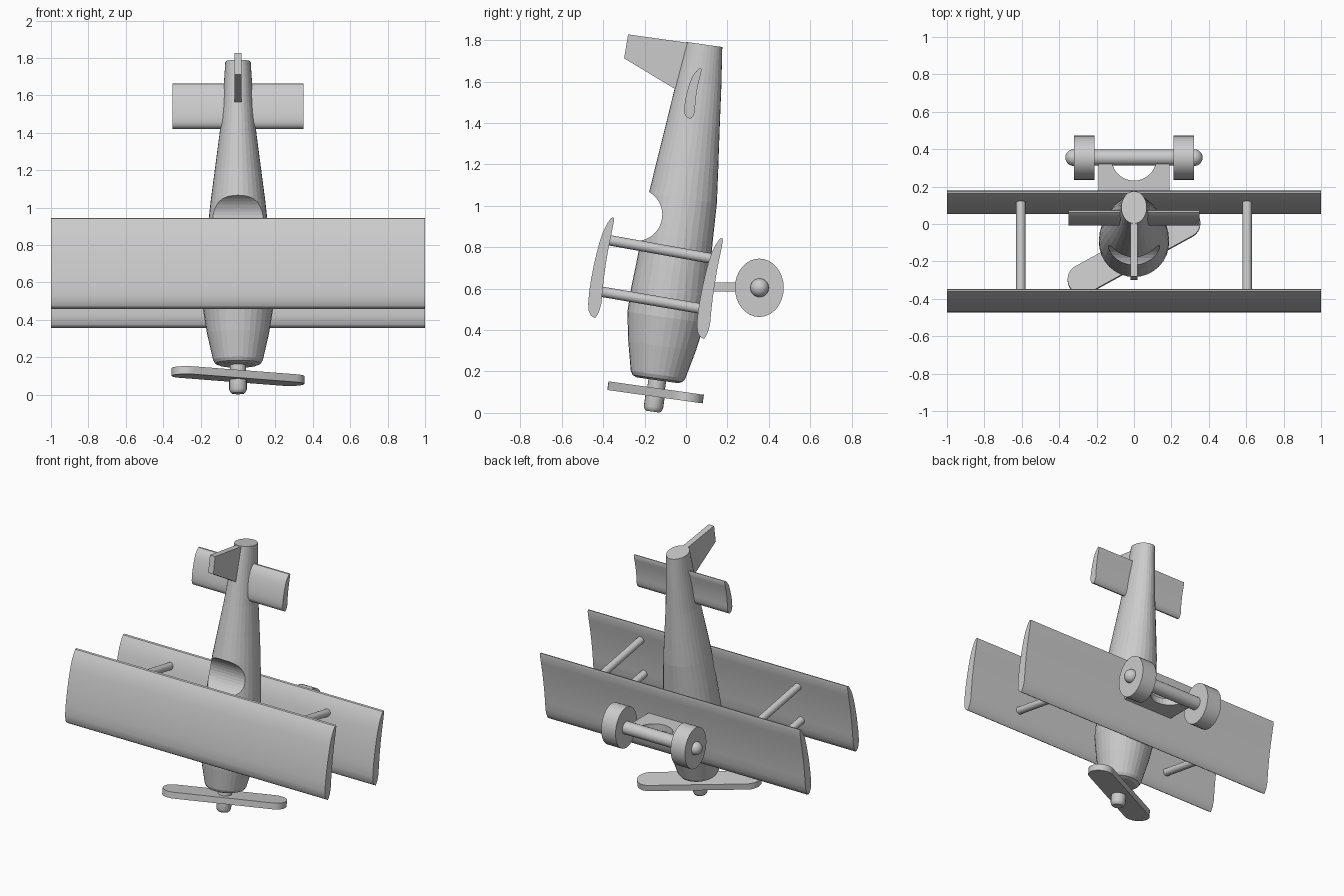
import bpy, bmesh
from math import sin, cos, pi, radians
from mathutils import Matrix, Vector

if "Cube" in bpy.data.objects:
    bpy.data.objects.remove(bpy.data.objects["Cube"])

# Aircraft stands nose down: local z runs nose to tail, leaned 8 degrees
TILT = Matrix.Translation((0, -0.16, 0.006)) @ Matrix.Rotation(radians(-8), 4, 'X')
WORLD = Matrix.Identity(4)


def finish(name, bm, matrix, smooth=None):
    bmesh.ops.recalc_face_normals(bm, faces=bm.faces)
    me = bpy.data.meshes.new(name)
    bm.to_mesh(me)
    bm.free()
    ob = bpy.data.objects.new(name, me)
    bpy.context.collection.objects.link(ob)
    ob.matrix_world = matrix
    if smooth:
        bpy.ops.object.select_all(action='DESELECT')
        ob.select_set(True)
        bpy.context.view_layer.objects.active = ob
        bpy.ops.object.shade_smooth_by_angle(angle=radians(smooth))
    return ob


def prism(name, pts, vec, matrix=TILT, smooth=None):
    """Closed outline swept along a vector."""
    bm = bmesh.new()
    face = bm.faces.new([bm.verts.new(p) for p in pts])
    geom = bmesh.ops.extrude_face_region(bm, geom=[face])['geom']
    bmesh.ops.translate(bm, vec=vec,
                        verts=[g for g in geom if isinstance(g, bmesh.types.BMVert)])
    return finish(name, bm, matrix, smooth)


def loft(name, rings, segs, matrix=TILT, smooth=None):
    """Elliptical rings (z, rx, ry) along local z, capped at both ends."""
    bm = bmesh.new()
    loops = [[bm.verts.new((rx * cos(2 * pi * i / segs), ry * sin(2 * pi * i / segs), z))
              for i in range(segs)] for z, rx, ry in rings]
    for a, b in zip(loops, loops[1:]):
        for i in range(segs):
            j = (i + 1) % segs
            bm.faces.new((a[i], a[j], b[j], b[i]))
    bm.faces.new(loops[0])
    bm.faces.new(loops[-1])
    return finish(name, bm, matrix, smooth)


def rod(name, p, q, r, segs=16):
    p, q = Vector(p), Vector(q)
    m = Matrix.Translation(p) @ (q - p).to_track_quat('Z', 'Y').to_matrix().to_4x4()
    return loft(name, [(0, r, r), ((q - p).length, r, r)], segs, m, 40)


# Fuselage with a scooped cockpit
body = loft("fuselage", [
    (0.153, 0.10, 0.10), (0.162, 0.122, 0.122), (0.18, 0.133, 0.133),
    (0.32, 0.165, 0.165), (0.46, 0.188, 0.189), (0.58, 0.187, 0.187),
    (0.70, 0.18, 0.179), (0.85, 0.167, 0.172), (1.04, 0.146, 0.166),
    (1.20, 0.125, 0.150), (1.40, 0.099, 0.129), (1.60, 0.080, 0.109),
    (1.79, 0.068, 0.087)], 32)
cutter = prism("cockpit_cutter",
               [(-0.4, -0.213 + 0.127 * cos(2 * pi * i / 40), 0.93 + 0.127 * sin(2 * pi * i / 40))
                for i in range(40)], (0.8, 0, 0))
cutter.hide_render = True
bpy.context.view_layer.objects.active = body
mod = body.modifiers.new("cockpit", 'BOOLEAN')
mod.operation, mod.solver, mod.object = 'DIFFERENCE', 'EXACT', cutter
bpy.ops.object.modifier_apply(modifier=mod.name)
bpy.data.objects.remove(cutter)

# Wings and tailplane share one section: (chord fraction, offset)
SECTION = [(0, -0.022), (0.02, -0.043), (0.06, -0.056), (0.13, -0.064), (0.25, -0.067),
           (0.38, -0.066), (0.5, -0.063), (0.62, -0.058), (0.74, -0.051), (0.84, -0.042),
           (0.93, -0.027), (0.99, -0.012), (1, 0.0), (0.97, 0.004), (0.85, 0.001),
           (0.7, -0.004), (0.55, -0.006), (0.4, -0.006), (0.27, -0.004), (0.15, -0.001),
           (0.07, -0.006), (0.02, -0.015)]


def wing(name, half, v, u, chord, thick=1.0):
    prism(name, [(-half, v + o * thick, u + t * chord) for t, o in SECTION],
          (2 * half, 0, 0), smooth=30)


wing("upper_wing", 1.0, -0.318, 0.408, 0.495)
wing("lower_wing", 1.0, 0.216, 0.382, 0.495)
wing("tailplane", 0.35, 0.0, 1.425, 0.248, 0.82)

# Tail fin
prism("tail_fin", [(-0.02, y, z) for y, z in
                   [(-0.372, 1.787), (0, 1.787), (0, 1.51), (-0.116, 1.56), (-0.375, 1.67)]],
      (0.04, 0, 0))

# Propeller, hub cap and shaft
ang = radians(29)
blade = []
for end in (0, pi):
    for i in range(13):
        a = ang + end - pi / 2 + pi * i / 12
        blade.append((0.315 * cos(ang + end) + 0.08 * cos(a),
                      0.315 * sin(ang + end) + 0.08 * sin(a), 0.073))
prism("propeller", blade, (0, 0, 0.042), smooth=40)
loft("propeller_hub", [(0, 0.033, 0.033), (0.008, 0.042, 0.042), (0.022, 0.047, 0.047),
                       (0.075, 0.047, 0.047)], 20, smooth=30)
loft("propeller_shaft", [(0.07, 0.043, 0.043), (0.2, 0.043, 0.043)], 20, smooth=30)

# Landing gear bracket with an arched cut-out
arch = [(0.12 * cos(pi * i / 20), 0.352 - 0.12 * sin(pi * i / 20), 0.585) for i in range(21)]
prism("gear_bracket", [(-0.19, 0.1, 0.585), (0.19, 0.1, 0.585), (0.19, 0.352, 0.585)] + arch
      + [(-0.19, 0.352, 0.585)], (0, 0, 0.045), WORLD)

# Axle, wheels, wheel caps and wing struts
rod("axle", (-0.33, 0.355, 0.604), (0.33, 0.355, 0.604), 0.043, 20)
for side, s in (("left", -1), ("right", 1)):
    prism(side + "_wheel",
          [(s * 0.212, 0.354 + 0.118 * cos(2 * pi * i / 32), 0.604 + 0.141 * sin(2 * pi * i / 32))
           for i in range(32)], (s * 0.11, 0, 0), WORLD, 40)
    bm = bmesh.new()
    bmesh.ops.create_uvsphere(bm, u_segments=20, v_segments=12, radius=0.045)
    finish(side + "_wheel_cap", bm, Matrix.Translation((s * 0.322, 0.355, 0.604)), 60)
    rod(side + "_rear_strut", (s * 0.605, -0.385, 0.836), (s * 0.605, 0.13, 0.744), 0.025)
    rod(side + "_front_strut", (s * 0.605, -0.42, 0.587), (s * 0.605, 0.09, 0.5), 0.025)
